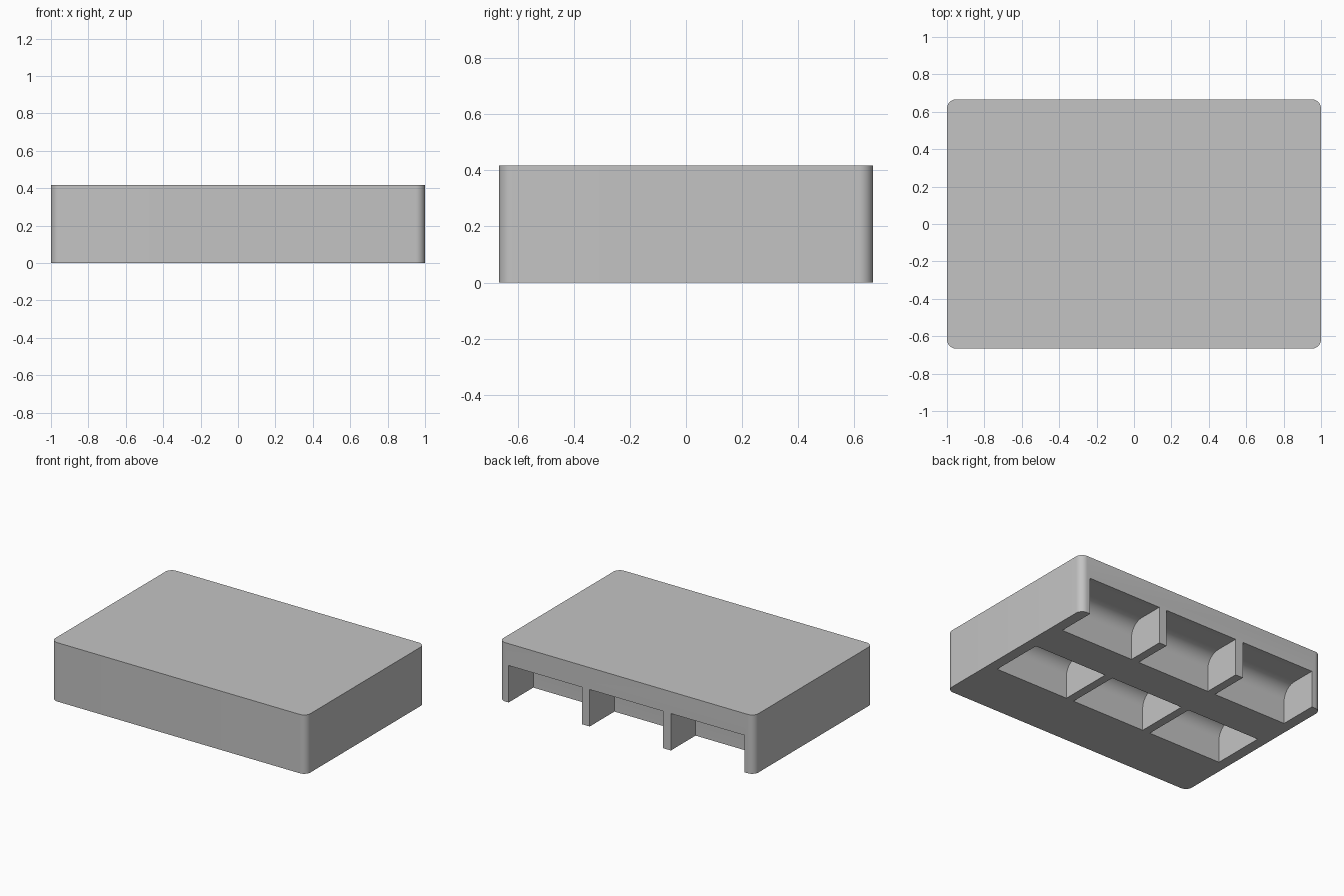
import bpy
import bmesh
from math import sin, cos, pi, radians
from mathutils import Vector

LENGTH, DEPTH, HEIGHT = 2.0, 1.333, 0.417
CORNER = 0.05
POCKET_W, POCKET_D, POCKET_H = 0.576, 0.384, 0.262
SCOOP = 0.1
PITCH = 0.636

cube = bpy.data.objects.get("Cube")
if cube:
    bpy.data.objects.remove(cube, do_unlink=True)

grey = bpy.data.materials.new("plain_grey")
grey.use_nodes = True
colour = (0.55, 0.55, 0.55, 1)
grey.diffuse_color = colour
grey.node_tree.nodes["Principled BSDF"].inputs["Base Color"].default_value = colour


def arc(cx, cy, r, start, end, steps=10):
    angles = [start + (end - start) * i / steps for i in range(steps + 1)]
    return [(cx + r * cos(a), cy + r * sin(a)) for a in angles]


def prism(name, points, offset):
    """Extrude a closed outline of 3D points along an offset."""
    bm = bmesh.new()
    face = bm.faces.new([bm.verts.new(p) for p in points])
    new = bmesh.ops.extrude_face_region(bm, geom=[face])["geom"]
    verts = [v for v in new if isinstance(v, bmesh.types.BMVert)]
    bmesh.ops.translate(bm, verts=verts, vec=Vector(offset))
    bmesh.ops.recalc_face_normals(bm, faces=bm.faces)
    mesh = bpy.data.meshes.new(name)
    bm.to_mesh(mesh)
    bm.free()
    mesh.materials.append(grey)
    obj = bpy.data.objects.new(name, mesh)
    bpy.context.collection.objects.link(obj)
    return obj


# Block with rounded upright corners
cx, cy = LENGTH / 2 - CORNER, DEPTH / 2 - CORNER
outline = []
for i, (sx, sy) in enumerate([(1, 1), (-1, 1), (-1, -1), (1, -1)]):
    outline += arc(sx * cx, sy * cy, CORNER, i * pi / 2, (i + 1) * pi / 2)
block = prism("tray_block", [(x, y, 0) for x, y in outline], (0, 0, HEIGHT))

# Two rows of underside pockets, scooped on the front side; the rear row breaks out of the back
cutters = []
for y0 in (-0.257, 0.39):
    for column in (-1, 0, 1):
        profile = [(y0, -0.1), (y0 + POCKET_D, -0.1), (y0 + POCKET_D, POCKET_H)]
        profile += arc(y0 + SCOOP, POCKET_H - SCOOP, SCOOP, pi / 2, pi)
        x0 = column * PITCH - POCKET_W / 2
        cutter = prism("pocket_cutter", [(x0, y, z) for y, z in profile], (POCKET_W, 0, 0))
        cutter.hide_render = True
        cutters.append(cutter)

bpy.ops.object.select_all(action="DESELECT")
block.select_set(True)
bpy.context.view_layer.objects.active = block
for cutter in cutters:
    mod = block.modifiers.new("pocket", "BOOLEAN")
    mod.operation = "DIFFERENCE"
    mod.solver = "EXACT"
    mod.object = cutter
    bpy.ops.object.modifier_apply(modifier=mod.name)
    bpy.data.objects.remove(cutter, do_unlink=True)

bpy.ops.object.shade_smooth_by_angle(angle=radians(30))
